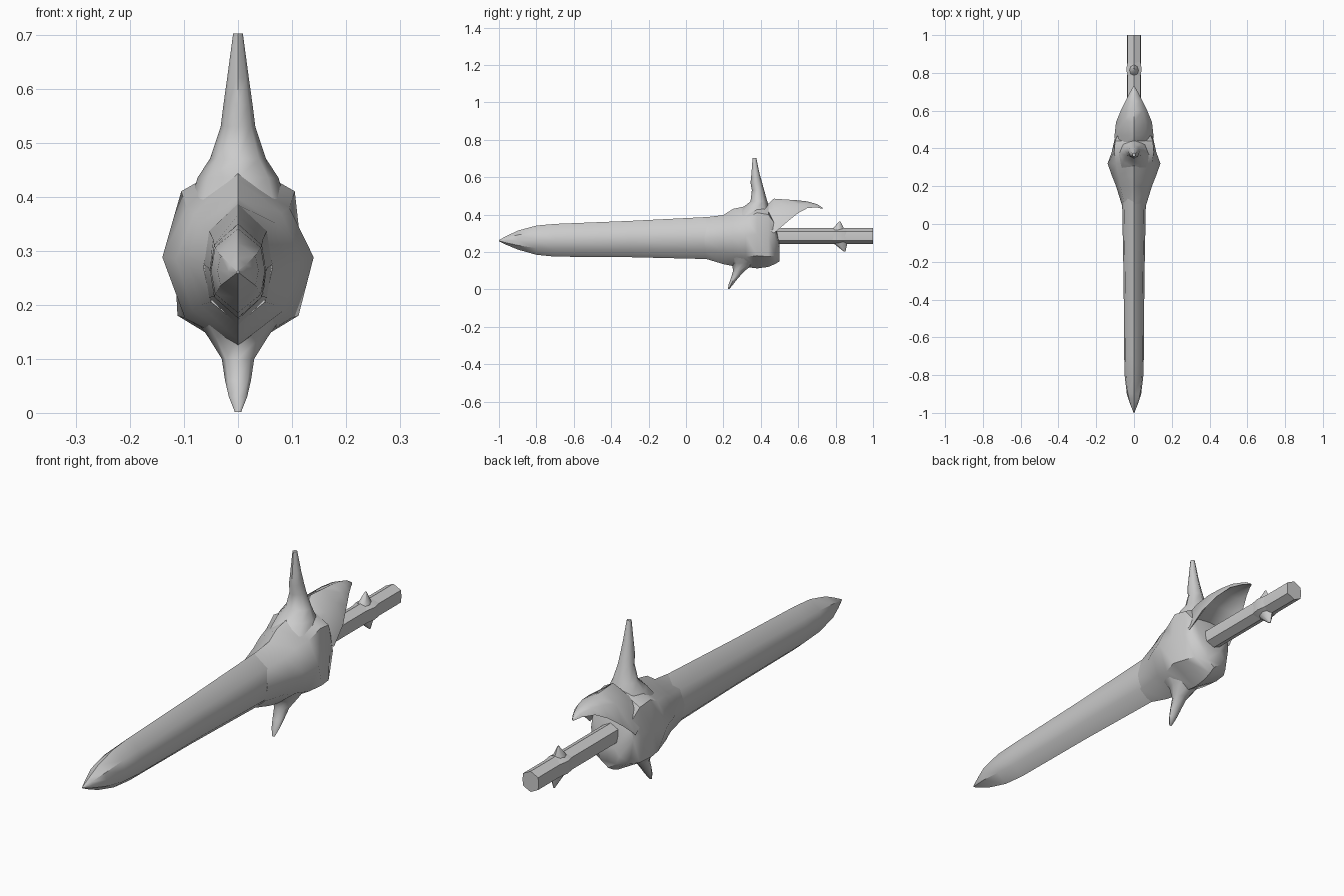
import bpy, math

cube = bpy.data.objects.get("Cube")
if cube:
    bpy.data.objects.remove(cube, do_unlink=True)

steel = bpy.data.materials.new("plain grey")
steel.use_nodes = True
GREY = (0.6, 0.6, 0.6, 1)
steel.diffuse_color = GREY
steel.node_tree.nodes["Principled BSDF"].inputs["Base Color"].default_value = GREY


def loft(name, sections, along="y", angle=40):
    """Skin half outlines (x, other), mirrored in x, along the given axis."""
    verts, faces = [], []
    for pos, half in sections:
        ring = half + [(-x, v) for x, v in half[-2:0:-1]]
        verts += [(x, pos, v) if along == "y" else (x, v, pos) for x, v in ring]
    n = len(verts) // len(sections)
    for s in range(len(sections) - 1):
        for i in range(n):
            a, b = s * n + i, s * n + (i + 1) % n
            faces.append((a, b, b + n, a + n))
    faces += [tuple(range(n)), tuple(range(len(verts) - n, len(verts)))]
    mesh = bpy.data.meshes.new(name)
    mesh.from_pydata(verts, [], faces)
    mesh.materials.append(steel)
    obj = bpy.data.objects.new(name, mesh)
    bpy.context.collection.objects.link(obj)
    bpy.ops.object.select_all(action="DESELECT")
    obj.select_set(True)
    bpy.context.view_layer.objects.active = obj
    bpy.ops.object.mode_set(mode="EDIT")
    bpy.ops.mesh.select_all(action="SELECT")
    bpy.ops.mesh.normals_make_consistent(inside=False)
    bpy.ops.object.mode_set(mode="OBJECT")
    bpy.ops.object.shade_smooth_by_angle(angle=math.radians(angle))
    return obj


def spike(name, rows):
    """Upright thorn from rows of height, front y, back y, half width."""
    sections = []
    for z, front, back, w in rows:
        mid, r = (front + back) / 2, (back - front) / 2
        sections.append((z, [(0, front), (w * .75, mid - r * .6), (w, mid),
                             (w * .75, mid + r * .6), (0, back)]))
    return loft(name, sections, "z", 60)


# Blade: y, lower edge, upper edge, half thickness
blade_rows = [(-1, .258, .264, .002), (-.96, .238, .285, .018), (-.9, .213, .314, .038),
              (-.8, .185, .341, .05), (-.7, .175, .35, .052), (-.3, .172, .366, .055),
              (.12, .162, .387, .063), (.25, .16, .39, .07)]
blade = []
for y, lo, hi, w in blade_rows:
    mid = (lo + hi) / 2
    blade.append((y, [(0, hi), (w * .85, mid + (hi - mid) * .55), (w, mid),
                      (w * .85, mid + (lo - mid) * .55), (0, lo)]))
loft("blade", blade)

# Guard: y, then heights of crown, shoulder, side, hip, keel and the three widths
guard_rows = [(.1, .385, .335, .27, .205, .165, .05, .064, .05),
              (.2, .397, .35, .28, .2, .135, .072, .095, .07),
              (.25, .43, .37, .285, .19, .125, .08, .115, .085),
              (.32, .445, .38, .288, .175, .12, .095, .14, .098),
              (.38, .47, .41, .295, .18, .112, .105, .118, .112),
              (.44, .455, .4, .29, .175, .12, .1, .105, .1),
              (.475, .38, .35, .28, .18, .135, .085, .095, .08),
              (.5, .24, .235, .21, .175, .15, .03, .05, .035)]
guard = [(y, [(0, a), (p, b), (q, c), (r, d), (0, e)])
         for y, a, b, c, d, e, p, q, r in guard_rows]
loft("guard", guard, angle=45)

# Hooked hood behind the guard: y, ridge, rim, underside, half width
hood_rows = [(.42, .44, .34, .35, .1), (.47, .485, .3, .36, .103),
             (.54, .48, .36, .41, .095), (.6, .476, .408, .44, .07),
             (.65, .47, .435, .448, .046), (.7, .456, .438, .443, .02),
             (.73, .437, .43, .432, .003)]
hood = [(y, [(0, top), (w * .65, top - (top - rim) * .3), (w, rim), (w * .6, under), (0, under)])
        for y, top, rim, under, w in hood_rows]
loft("hood", hood, angle=50)

# Tall thorn above and short curved thorn below
spike("upper_thorn", [(.38, .24, .47, .09), (.435, .3, .45, .075), (.47, .345, .435, .052),
                      (.53, .352, .418, .032), (.57, .345, .407, .027), (.62, .35, .393, .02),
                      (.702, .356, .376, .009)])
spike("lower_thorn", [(.002, .224, .232, .006), (.03, .229, .255, .017), (.06, .24, .278, .024),
                      (.1, .252, .315, .03), (.14, .245, .37, .055), (.19, .2, .42, .09)])

# Six sided grip
grip_outline = [(0, .327), (.034, .31), (.036, .285), (.034, .26), (0, .243)]
loft("grip", [(.44, grip_outline), (1, grip_outline)])

# Collar with a barb on each edge
loft("grip_collar", [(y, [(0, .285 + h), (w, .31), (w, .26), (0, .285 - h)])
                     for y, h, w in [(.78, .04, .034), (.82, .048, .041), (.86, .04, .034)]])
spike("upper_barb", [(.3, .77, .85, .03), (.325, .785, .845, .022), (.362, .818, .826, .003)])
spike("lower_barb", [(.27, .78, .865, .03), (.245, .79, .862, .022), (.203, .843, .853, .003)])
